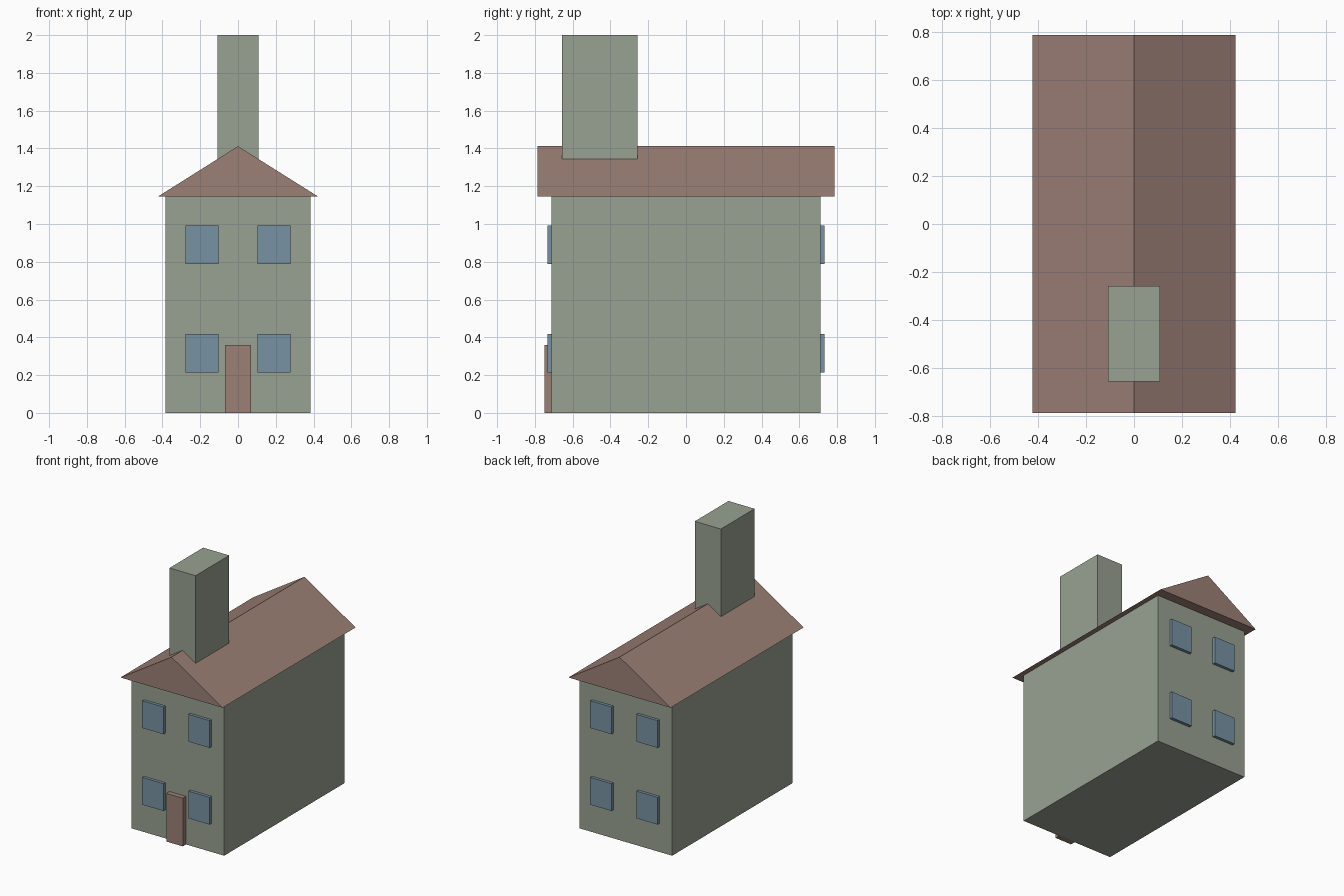
import bpy
import bmesh

if "Cube" in bpy.data.objects:
    bpy.data.objects.remove(bpy.data.objects["Cube"])


def linear(c):
    c /= 255
    return c / 12.92 if c <= 0.04045 else ((c + 0.055) / 1.055) ** 2.4


def material(name, *rgb):
    colour = [linear(c) for c in rgb] + [1]
    mat = bpy.data.materials.new(name)
    mat.use_nodes = True
    mat.diffuse_color = colour
    mat.node_tree.nodes["Principled BSDF"].inputs["Base Color"].default_value = colour
    return mat


wall_green = material("sage_green", 152, 161, 146)
roof_brown = material("clay_brown", 156, 128, 118)
window_blue = material("slate_blue", 119, 146, 163)


def prism(name, profile, y0, y1, mat):
    """Extrude an x-z outline from y0 to y1."""
    bm = bmesh.new()
    face = bm.faces.new([bm.verts.new((x, y0, z)) for x, z in profile])
    extruded = bmesh.ops.extrude_face_region(bm, geom=[face])["geom"]
    moved = [v for v in extruded if isinstance(v, bmesh.types.BMVert)]
    bmesh.ops.translate(bm, verts=moved, vec=(0, y1 - y0, 0))
    bmesh.ops.recalc_face_normals(bm, faces=bm.faces)
    mesh = bpy.data.meshes.new(name)
    bm.to_mesh(mesh)
    bm.free()
    mesh.materials.append(mat)
    obj = bpy.data.objects.new(name, mesh)
    bpy.context.collection.objects.link(obj)
    return obj


def box(name, x0, x1, y0, y1, z0, z1, mat):
    return prism(name, [(x0, z0), (x1, z0), (x1, z1), (x0, z1)], y0, y1, mat)


# Main body, roof and chimney
WALL_Y = 0.712
EAVE_Z = 1.146
box("walls", -0.384, 0.384, -WALL_Y, WALL_Y, 0, EAVE_Z, wall_green)
prism("roof", [(-0.423, EAVE_Z), (0.423, EAVE_Z), (0, 1.412)], -0.786, 0.786, roof_brown)
box("chimney", -0.108, 0.108, -0.656, -0.258, 1.2, 2, wall_green)

# Front door
box("door", -0.068, 0.068, -0.75, -WALL_Y + 0.01, 0, 0.36, roof_brown)

# Four windows on each end wall
for side, y in (("front", -WALL_Y), ("back", WALL_Y)):
    for floor, z in (("lower", 0.315), ("upper", 0.889)):
        for hand, x in (("left", 0.191), ("right", -0.191)):
            box(f"{side}_{floor}_{hand}_window", x - 0.088, x + 0.088,
                y - 0.022, y + 0.022, z - 0.102, z + 0.102, window_blue)
